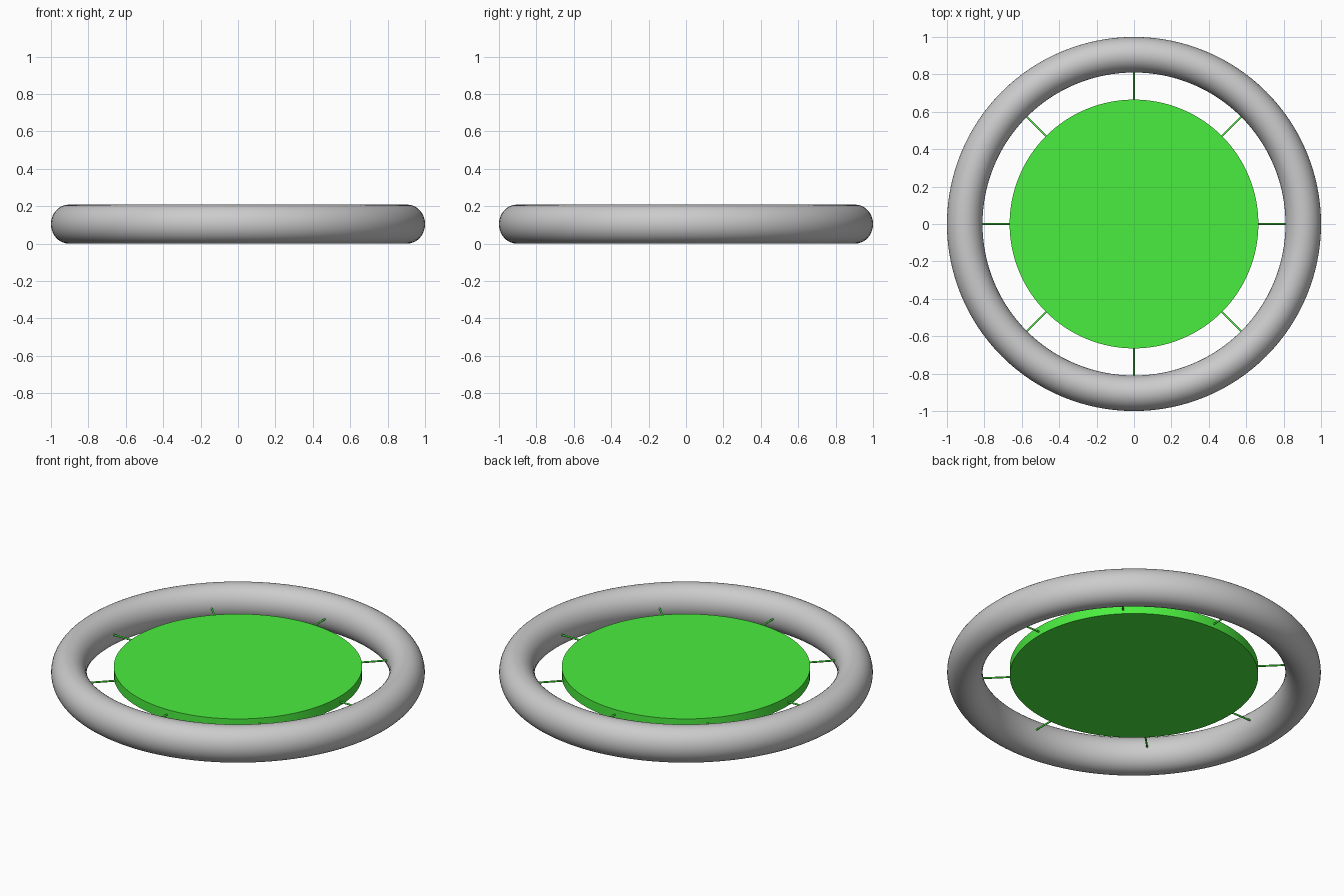
import bpy
import math

if "Cube" in bpy.data.objects:
    bpy.data.objects.remove(bpy.data.objects["Cube"])

MID_Z = 0.104      # mid height of the tube
DISC_R = 0.665     # radius of the green disc
green = bpy.data.materials.new("green")
green.diffuse_color = (0.07, 0.85, 0.05, 1)
green.use_nodes = True
green.node_tree.nodes["Principled BSDF"].inputs["Base Color"].default_value = green.diffuse_color


def finish(name, material=None):
    obj = bpy.context.object
    obj.name = name
    bpy.ops.object.shade_smooth_by_angle(angle=math.radians(35))
    if material:
        obj.data.materials.append(material)
    return obj


# outer tube, slightly taller than wide
bpy.ops.mesh.primitive_torus_add(
    major_radius=0.905, minor_radius=0.095,
    major_segments=128, minor_segments=40, location=(0, 0, MID_Z))
bpy.context.object.scale.z = 1.095
bpy.ops.object.transform_apply(location=False, rotation=False, scale=True)
finish("outer_ring")

# flat disc in the middle
bpy.ops.mesh.primitive_cylinder_add(
    vertices=128, radius=DISC_R, depth=0.055, location=(0, 0, 0.11))
finish("jumping_mat", green)

# eight thin rods joining disc and ring
inner, outer = DISC_R - 0.01, 0.82
for i in range(8):
    a = i * math.pi / 4
    r = (inner + outer) / 2
    bpy.ops.mesh.primitive_cylinder_add(
        vertices=12, radius=0.005, depth=outer - inner,
        location=(r * math.cos(a), r * math.sin(a), 0.107),
        rotation=(0, math.pi / 2, a))
    finish(f"spring_{i + 1}", green)
